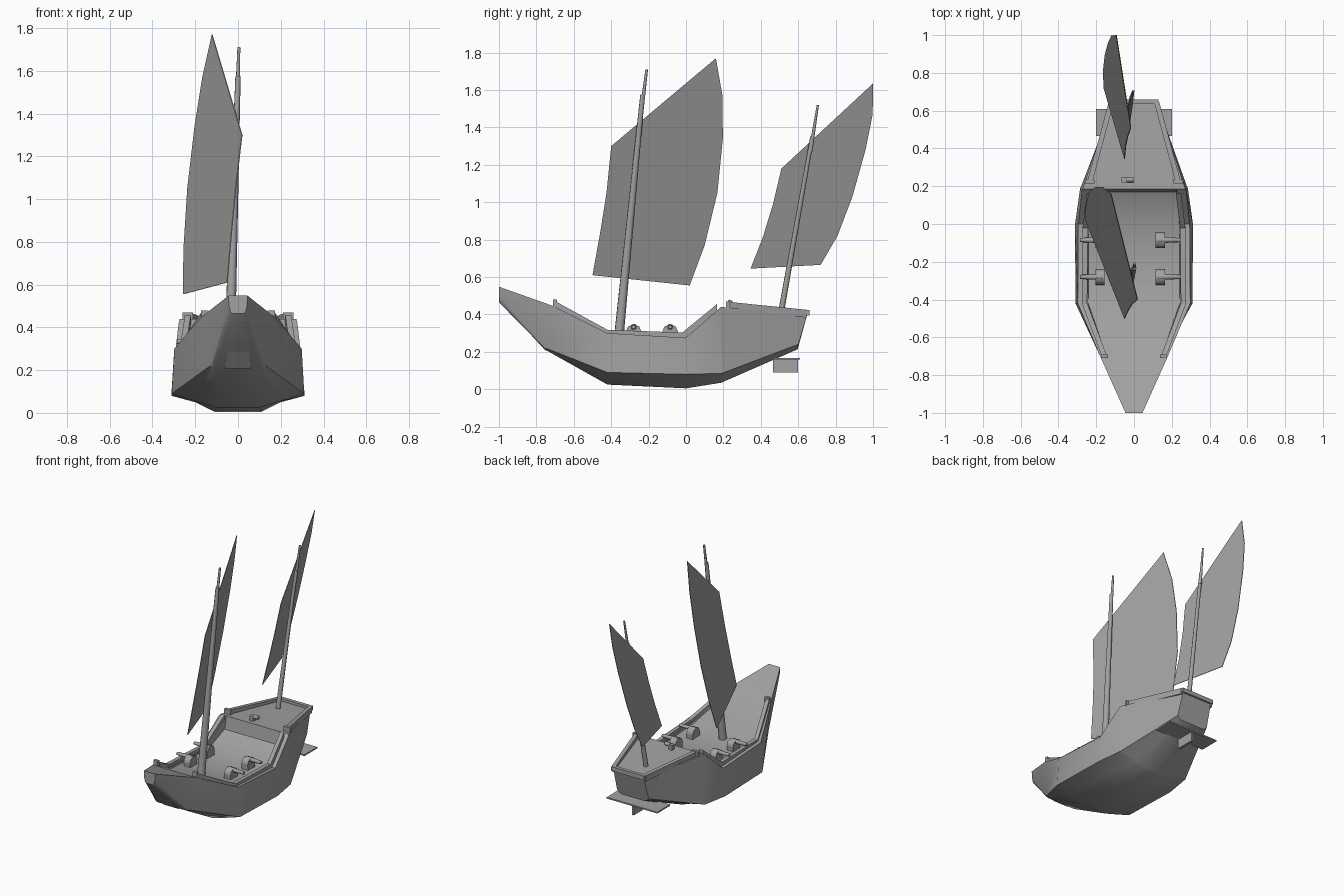
import bpy, bmesh, math
from mathutils import Vector

if "Cube" in bpy.data.objects:
    bpy.data.objects.remove(bpy.data.objects["Cube"])

grey = bpy.data.materials.new("dark_grey")
grey.diffuse_color = (.36, .36, .36, 1)
grey.use_nodes = True
grey.node_tree.nodes["Principled BSDF"].inputs["Base Color"].default_value = grey.diffuse_color


def make(name, verts, faces):
    me = bpy.data.meshes.new(name)
    me.from_pydata(verts, [], faces)
    bm = bmesh.new()
    bm.from_mesh(me)
    bmesh.ops.recalc_face_normals(bm, faces=bm.faces)
    bm.to_mesh(me)
    bm.free()
    me.materials.append(grey)
    ob = bpy.data.objects.new(name, me)
    bpy.context.collection.objects.link(ob)
    return ob


def loft(name, rings):
    n = len(rings[0])
    verts = [p for r in rings for p in r]
    faces = [(i * n + j, i * n + (j + 1) % n, (i + 1) * n + (j + 1) % n, (i + 1) * n + j)
             for i in range(len(rings) - 1) for j in range(n)]
    faces += [tuple(range(n)), tuple(range(len(verts) - n, len(verts)))]
    return make(name, verts, faces)


def smooth(ob, angle):
    bpy.ops.object.select_all(action='DESELECT')
    bpy.context.view_layer.objects.active = ob
    ob.select_set(True)
    bpy.ops.object.shade_smooth_by_angle(angle=math.radians(angle))


def box(name, lo, hi):
    ring = lambda z: [(lo[0], lo[1], z), (hi[0], lo[1], z), (hi[0], hi[1], z), (lo[0], hi[1], z)]
    return loft(name, [ring(lo[2]), ring(hi[2])])


def spar(name, a, b, ra, rb, n=8):
    a, b = Vector(a), Vector(b)
    q = (b - a).to_track_quat('Z', 'Y')
    ring = lambda c, r: [c + q @ Vector((r * math.cos(2 * math.pi * k / n),
                                         r * math.sin(2 * math.pi * k / n), 0)) for k in range(n)]
    ob = loft(name, [ring(a, ra), ring(b, rb)])
    smooth(ob, 50)
    return ob


# hull stations: (y low, y top), bottom, bilge, chine, sheer as (half width, z), deck z
stations = [
    ((-1.0, -1.0), (.03, .465), (.036, .475), (.042, .50), (.045, .548), .548),
    ((-.75, -.71), (.11, .21), (.12, .212), (.13, .22), (.175, .445), .445),
    ((-.42, -.42), (.10, .025), (.20, .055), (.31, .09), (.298, .30), .285),
    ((0, 0), (.11, .005), (.20, .05), (.312, .08), (.295, .275), .265),
    ((.19, .17), (.10, .035), (.17, .06), (.285, .085), (.277, .425), .35),
    ((.20, .185), (.10, .04), (.17, .065), (.28, .088), (.272, .44), .44),
    ((.60, .65), (.09, .215), (.11, .225), (.125, .24), (.12, .405), .405),
]
rings = []
for (yl, yt), bot, bilge, chine, top, deck in stations:
    inset = top[0] * .82
    half = [(bot[0], yl, bot[1]), (bilge[0], yl, bilge[1]), (chine[0], yl, chine[1]),
            (top[0], yt, top[1]), (inset, yt, top[1]), (inset - .002, yt, deck)]
    rings.append(half + [(-x, y, z) for x, y, z in reversed(half)])
smooth(loft("hull", rings), 35)

# narrow stem strip down the bow
loft("bow_stem", [[(-w, y, z), (w, y, z), (w, y + .03, z + .02), (-w, y + .03, z + .02)]
                  for w, y, z in ((.025, -.998, .475), (.06, -.752, .207))])


# rails along both edges of the deck
def rail(name, pts, w=.014, h=.042):
    for side, s in (("left", -1), ("right", 1)):
        loft(f"{name}_{side}", [[(s * (x - w), y, z - h), (s * (x + w), y, z - h),
                                 (s * (x + w), y, z), (s * (x - w), y, z)] for x, y, z in pts])


rail("waist_rail", [(.155, -.705, .474), (.262, -.42, .318), (.258, -.02, .303), (.235, .165, .455)])
rail("stern_rail", [(.235, .22, .468), (.12, .645, .425)])
for s in (-1, 1):
    box("rail_post", (s * .235 - .025, .215, .43), (s * .235 + .025, .235, .47))
    box("bow_rail_post", (s * .155 - .017, -.71, .44), (s * .155 + .017, -.69, .48))
box("stern_lip", (-.13, .635, .395), (.13, .66, .425))

# masts, each with a thinner top pole
spar("main_mast", (-.04, -.36, .27), (0, -.232, 1.575), .027, .013)
spar("main_topmast", (-.004, -.245, 1.43), (.004, -.21, 1.71), .012, .007)
spar("mizzen_mast", (-.04, .51, .42), (-.012, .675, 1.35), .016, .011)
spar("mizzen_topmast", (-.014, .665, 1.27), (-.004, .705, 1.52), .011, .006)


# sails lie in leaning planes, outlined by (y, z)
def sail(name, outline, plane):
    a, b, c = plane
    (y0, z0), t = outline[0], .002
    ring = lambda d: [(a + b * (y - y0) + c * (z - z0) + d, y, z) for y, z in outline]
    return loft(name, [ring(-t), ring(t)])


sail("main_sail", [(-.5, .61), (-.46, .83), (-.425, 1.05), (-.40, 1.3), (.16, 1.77), (.195, 1.57),
                   (.197, 1.34), (.168, 1.05), (.10, .77), (.02, .555)], (-.05, -.38, .155))
sail("mizzen_sail", [(.345, .645), (.41, .81), (.465, .99), (.51, 1.18), (1, 1.635), (.998, 1.47),
                     (.96, 1.28), (.89, 1.03), (.81, .82), (.72, .665)], (-.05, -.30, .155))

# rudder with its horizontal plate
box("rudder_plate", (-.2, .465, .158), (.2, .61, .168))
box("rudder", (-.008, .465, .09), (.008, .6, .16))

# four deck guns on rounded carriages
for s in (-1, 1):
    for y in (-.085, -.28):
        x = s * .16 - .02
        spar("gun_carriage", (x - .025, y, .305), (x + .025, y, .305), .043, .043)
        spar("gun_barrel", (x - s * .015, y, .333), (x + s * .105, y, .333), .017, .011)
        box("gun_base", (x - .025, y - .04, .26), (x + .025, y + .04, .31))

# small steering wheel on the stern deck
box("helm_stand", (-.065, .22, .43), (-.035, .25, .47))
spar("helm_wheel", (-.04, .235, .465), (-.002, .235, .465), .014, .014)
